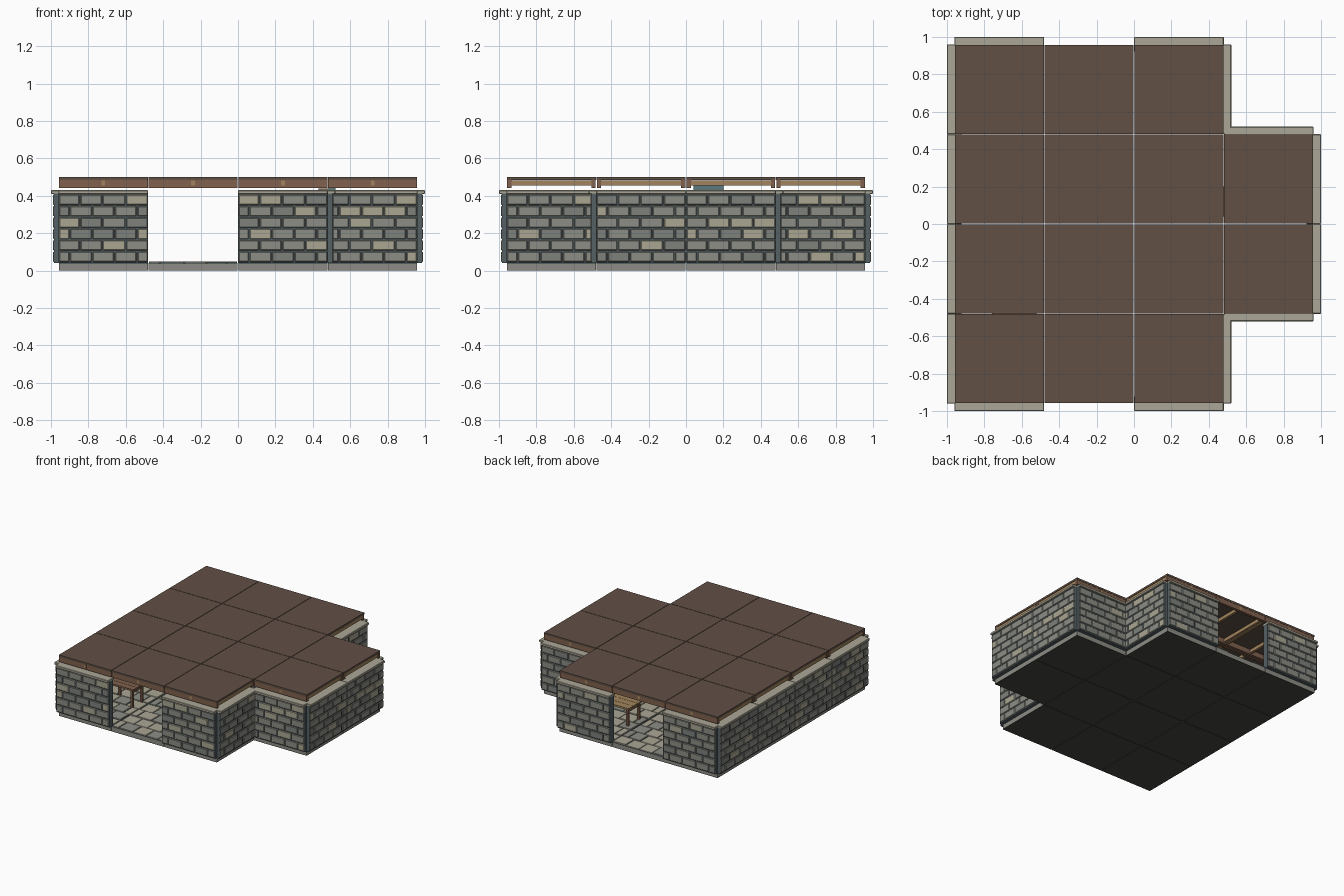
import bpy, bmesh, random
from mathutils import Matrix, Vector

if "Cube" in bpy.data.objects:
    bpy.data.objects.remove(bpy.data.objects["Cube"])

random.seed(4)
T = 0.48  # tile module


def mat(name, r, g, b):
    m = bpy.data.materials.new(name)
    m.diffuse_color = (r, g, b, 1)
    m.use_nodes = True
    m.node_tree.nodes["Principled BSDF"].inputs["Base Color"].default_value = m.diffuse_color
    return m


STONE = mat("stone_grey", 0.27, 0.27, 0.24)
PALE = mat("stone_pale", 0.40, 0.38, 0.29)
DARKST = mat("stone_dark", 0.21, 0.22, 0.20)
MORTAR = mat("mortar", 0.09, 0.12, 0.13)
CAP = mat("cap_stone", 0.41, 0.39, 0.31)
UNDER = mat("base_dark", 0.06, 0.065, 0.055)
BASE = mat("base_stone", 0.27, 0.26, 0.23)
ROOF = mat("roof_brown", 0.12, 0.08, 0.06)
WOOD = mat("beam_wood", 0.22, 0.12, 0.075)
TAN = mat("light_wood", 0.36, 0.23, 0.11)
TEAL = mat("teal_paint", 0.11, 0.19, 0.21)


def build(name, boxes, bevel=0.0, matrix=Matrix()):
    """boxes: (low corner, high corner, material) joined into one object"""
    bm = bmesh.new()
    mats = []
    for lo, hi, m in boxes:
        if m not in mats:
            mats.append(m)
        lo, hi = Vector(lo), Vector(hi)
        res = bmesh.ops.create_cube(bm, size=1, matrix=Matrix.Translation((lo + hi) / 2)
                                    @ Matrix.Diagonal((*(hi - lo), 1)))
        for f in {f for v in res["verts"] for f in v.link_faces}:
            f.material_index = mats.index(m)
    me = bpy.data.meshes.new(name)
    bm.to_mesh(me)
    bm.free()
    for m in mats:
        me.materials.append(m)
    ob = bpy.data.objects.new(name, me)
    ob.matrix_world = matrix
    bpy.context.collection.objects.link(ob)
    if bevel:
        b = ob.modifiers.new("edge", "BEVEL")
        b.width, b.segments = bevel, 1
    return ob


def stone():
    return random.choices([STONE, DARKST, PALE], [6, 2, 1.2])[0]


# floor and roof modules, plus-one annex on the right
tiles = [(i, j) for i in range(4) for j in range(4) if i < 3 or j in (1, 2)]
for i, j in tiles:
    at = Matrix.Translation((-0.72 + T * i, -0.72 + T * j, 0))
    h = T / 2 - 0.002
    # slab with dark underside
    build("floor_slab", [((-h, -h, 0), (h, h, 0.004), UNDER),
                         ((-h, -h, 0.004), (h, h, 0.036), BASE),
                         ((-h, -h, 0.036), (h, h, 0.041), MORTAR)], 0, at)
    # flagstones in offset rows
    flags = []
    for r in range(4):
        y = -h + r * h / 2
        cuts = [-h, -h / 2, 0, h / 2, h] if r % 2 else [-h, -h * 0.75, -h * 0.2, h * 0.3, h * 0.75, h]
        for a, b in zip(cuts, cuts[1:]):
            flags.append(((a + 0.003, y + 0.003, 0.038), (b - 0.003, y + h / 2 - 0.003,
                          random.choice([0.045, 0.047, 0.05])), random.choice([CAP, STONE, PALE])))
    build("flagstones", flags, 0.002, at)
    # roof board, joists and cross beam
    roof = [((-h, -h, 0.484), (h, h, 0.5), ROOF)]
    for s in (-1, 1):
        c = s * (h - 0.013)
        roof.append(((-h, c - 0.011, 0.443), (h, c + 0.011, 0.484), WOOD))
    roof.append(((-0.01, -h + 0.001, 0.455), (0.01, h - 0.001, 0.482), TAN))
    for s in (-1, 1):
        c = s * (h - 0.012)
        roof.append(((c - 0.01, -h + 0.024, 0.455), (c + 0.01, h - 0.024, 0.482), TAN))
    build("roof_panel", roof, 0, at)


def wall(x, y, turned):
    """one brick wall panel centred at x, y"""
    at = Matrix.Translation((x, y, 0))
    if turned:
        at = at @ Matrix.Rotation(1.5707963, 4, 'Z')
    h = T / 2
    build("wall_core", [((-h, -0.024, 0.04), (h, 0.024, 0.412), MORTAR)], 0, at)
    bricks = []
    for r in range(6):
        z = 0.044 + r * 0.061
        if r % 2:
            cuts = [-h, -h + 0.115, -h + 0.235, -h + 0.36, h]
        else:
            cuts = [-h, -h + 0.06, -h + 0.18, -h + 0.30, -h + 0.42, h]
        for a, b in zip(cuts, cuts[1:]):
            bricks.append(((a + 0.003, -0.03, z + 0.003), (b - 0.003, 0.03, z + 0.057), stone()))
    build("wall_bricks", bricks, 0.004, at)
    build("wall_cap", [((-h, -0.04, 0.41), (h, 0.04, 0.43), CAP)], 0.003, at)


# wall panels: door openings left free at front and back
for s in (-1, 1):
    wall(-0.72, s * 0.96, False)
    wall(0.24, s * 0.96, False)
    wall(0.72, s * 0.48, False)
    wall(0.48, s * 0.72, True)
    wall(0.96, s * 0.24, True)
    for c in (0.24, 0.72):
        wall(-0.96, s * c, True)


def table(name, x, y, w, d, top, m):
    """plank-topped table with four legs and rails"""
    bx = []
    n = 3
    for k in range(n):
        y0 = -d / 2 + k * d / n
        bx.append(((-w / 2, y0 + 0.001, top - 0.014), (w / 2, y0 + d / n - 0.001, top), m))
    for sx in (-1, 1):
        px = sx * (w / 2 - 0.02)
        for sy in (-1, 1):
            py = sy * (d / 2 - 0.02)
            bx.append(((px - 0.009, py - 0.009, 0.045), (px + 0.009, py + 0.009, top - 0.014), WOOD))
        bx.append(((px - 0.006, -d / 2 + 0.02, top - 0.04), (px + 0.006, d / 2 - 0.02, top - 0.014), WOOD))
    build(name, bx, 0, Matrix.Translation((x, y, 0)))


# furniture inside
table("front_table", -0.64, -0.54, 0.24, 0.16, 0.20, WOOD)
table("back_table", 0.19, 0.60, 0.30, 0.18, 0.20, TAN)

# tall cabinet between main room and annex
cab = [((0.485, 0.04, 0.045), (0.52, 0.2, 0.458), TEAL)]
for y in (0.04, 0.188):
    cab.append(((0.43, y, 0.045), (0.485, y + 0.012, 0.44), WOOD))
for k in range(5):
    z = 0.05 + k * 0.094
    cab.append(((0.432, 0.052, z), (0.485, 0.188, z + 0.012), WOOD))
build("cabinet", cab)
